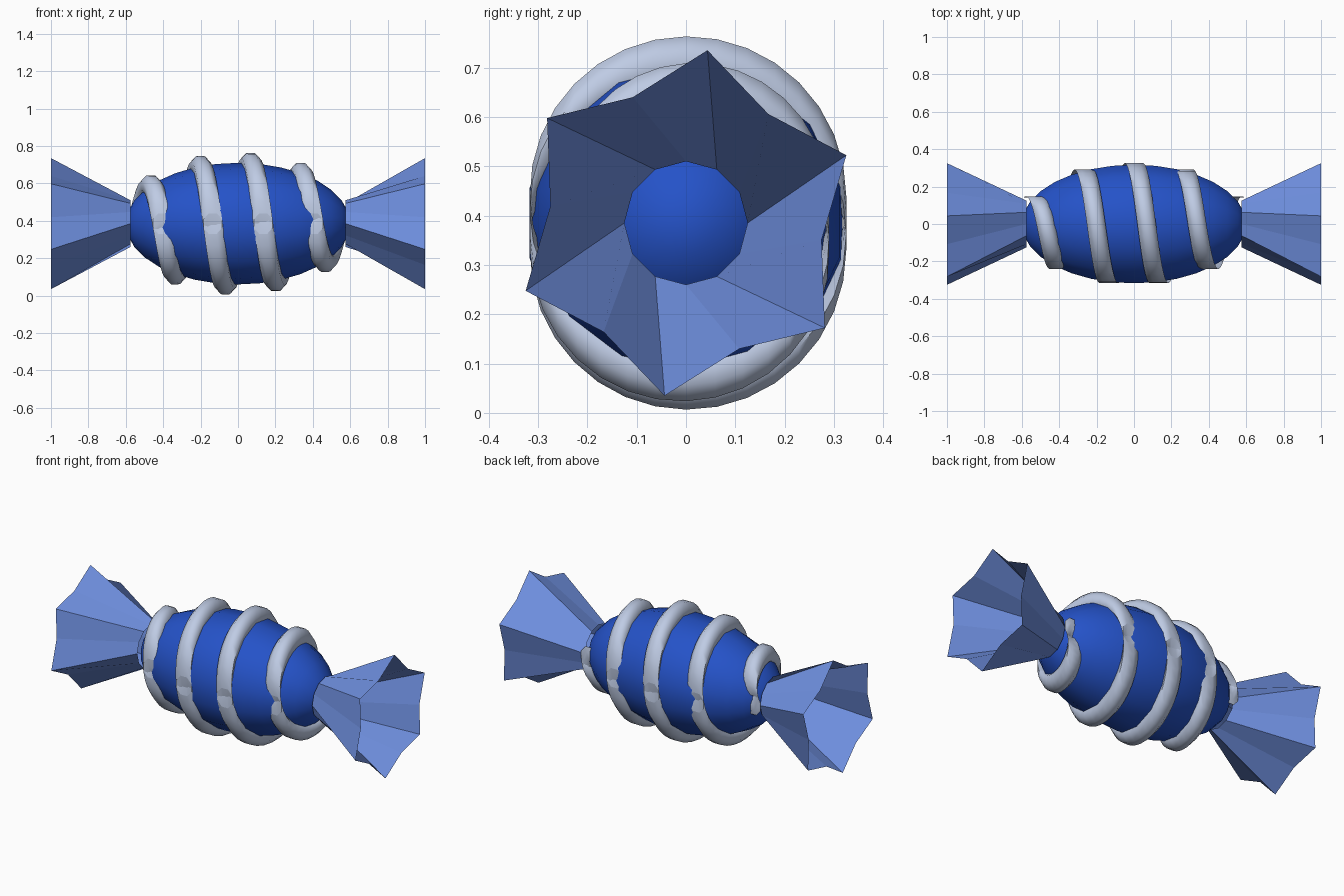
import bpy, bmesh
from math import sin, cos, pi, sqrt, radians

if "Cube" in bpy.data.objects:
    bpy.data.objects.remove(bpy.data.objects["Cube"])

CZ = 0.385            # height of the long axis
A, R = 0.60, 0.325    # half length and radius of the body


def material(name, rgb):
    m = bpy.data.materials.new(name)
    m.diffuse_color = (*rgb, 1)
    m.use_nodes = True
    m.node_tree.nodes["Principled BSDF"].inputs["Base Color"].default_value = m.diffuse_color
    return m


def make_object(name, verts, faces, mat, smooth_angle=None):
    me = bpy.data.meshes.new(name)
    me.from_pydata(verts, [], faces)
    me.materials.append(mat)
    ob = bpy.data.objects.new(name, me)
    bpy.context.collection.objects.link(ob)
    if smooth_angle:
        bpy.ops.object.select_all(action='DESELECT')
        ob.select_set(True)
        bpy.context.view_layer.objects.active = ob
        bpy.ops.object.shade_smooth_by_angle(angle=radians(smooth_angle))
    return ob


blue = material("deep blue", (0.018, 0.085, 0.58))
light_blue = material("light blue", (0.16, 0.28, 0.75))
silver = material("pale silver", (0.52, 0.60, 0.78))

# Body: 14-sided ellipsoid lying along x
N, RINGS = 14, 16
verts = [(-A, 0, CZ)]
for i in range(1, RINGS):
    t = pi * i / RINGS
    for j in range(N):
        a = pi / 2 + 2 * pi * j / N
        verts.append((-A * cos(t), R * sin(t) * cos(a), CZ + R * sin(t) * sin(a)))
verts.append((A, 0, CZ))
last = len(verts) - 1
faces = []
for j in range(N):
    k = (j + 1) % N
    faces.append((0, 1 + k, 1 + j))
    for i in range(RINGS - 2):
        p = 1 + i * N
        faces.append((p + j, p + k, p + N + k, p + N + j))
    p = last - N
    faces.append((p + j, p + k, last))
make_object("candy_body", verts, faces, blue, 60)

# Spiral stripe: four turns over the body, section offset in x and z only,
# so it flattens to a ribbon at the front and back
TURNS, STEPS, S = 4, 32, 8
total = TURNS * STEPS
verts, faces = [], []
for i in range(total + 1):
    th = 2 * pi * i / STEPS
    x = -0.54 + 1.08 * i / total
    r = R * sqrt(1 - (x / A) ** 2)
    for j in range(S):
        a = 2 * pi * (j + 0.5) / S
        verts.append((x + 0.054 * cos(a), r * cos(th), CZ + r * sin(th) + 0.06 * sin(a)))
for i in range(total):
    upper = sin(2 * pi * (i + 0.5) / STEPS) > 0
    for j in range(S):
        k = (j + 1) % S
        f = (i * S + j, i * S + k, (i + 1) * S + k, (i + 1) * S + j)
        faces.append(f[::-1] if upper else f)
make_object("spiral_stripe", verts, faces, silver, 60)

# Wrapper ends: twisted, pleated open fans, mirrored in x
for name, side in (("wrapper_right", 1), ("wrapper_left", -1)):
    verts, faces = [], []
    for j in range(12):
        a = j * pi / 6
        b = a + 0.4
        r = 0.353 if j % 2 == 0 else 0.277
        verts.append((side * 0.575, 0.125 * cos(a), CZ + 0.125 * sin(a)))
        verts.append((side, r * cos(b), CZ + r * sin(b)))
    for j in range(12):
        k = (j + 1) % 12
        f = (2 * j, 2 * k, 2 * k + 1, 2 * j + 1)
        faces.append(f if side > 0 else f[::-1])
    make_object(name, verts, faces, light_blue)
